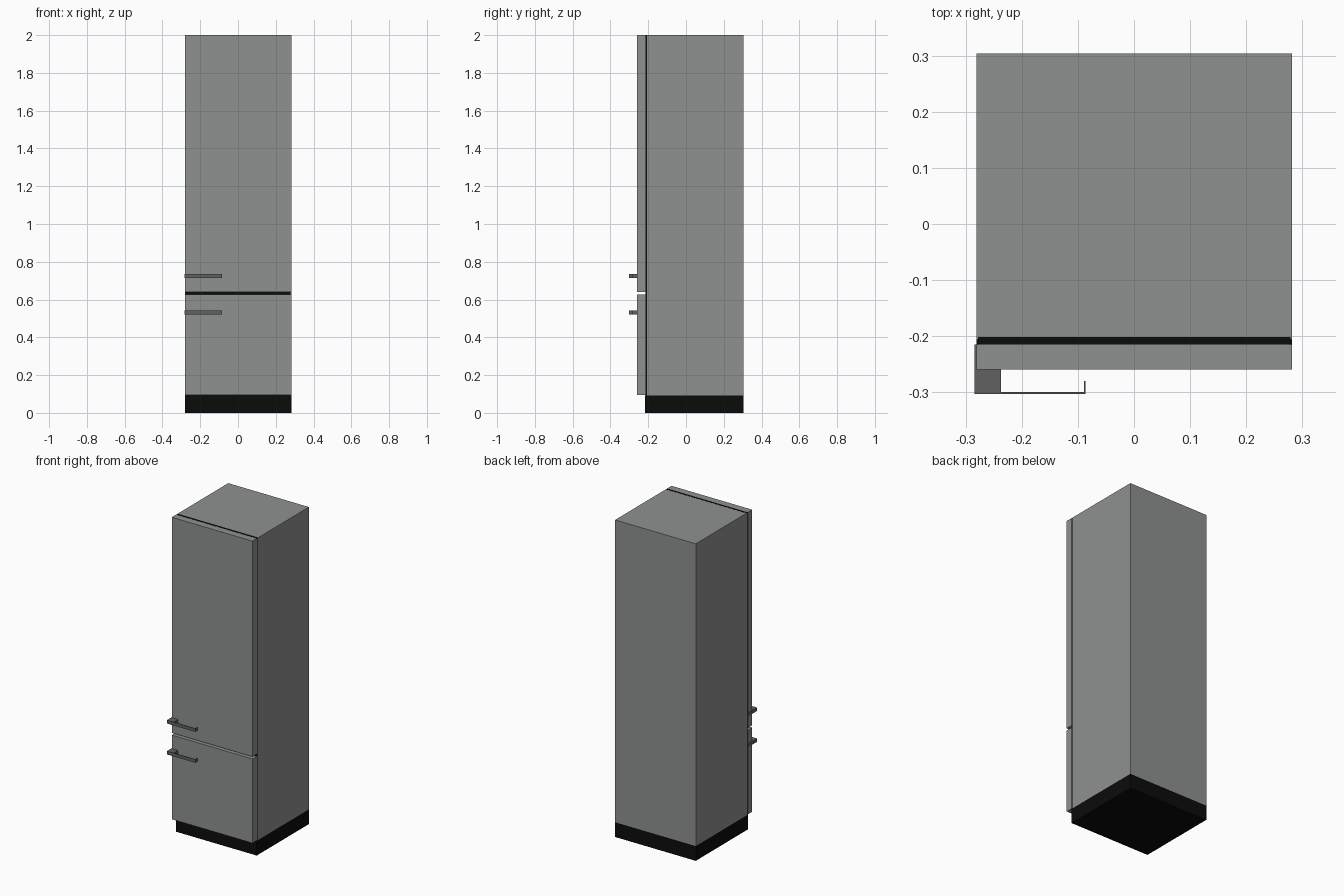
import bpy
import bmesh

if "Cube" in bpy.data.objects:
    bpy.data.objects.remove(bpy.data.objects["Cube"])


def material(name, rgb):
    m = bpy.data.materials.new(name)
    m.diffuse_color = (*rgb, 1.0)
    m.use_nodes = True
    m.node_tree.nodes["Principled BSDF"].inputs["Base Color"].default_value = m.diffuse_color
    return m


STEEL = material("steel_grey", (0.275, 0.28, 0.28))
DARK = material("dark_grey_handle", (0.12, 0.12, 0.12))
BLACK = material("black_rubber", (0.003, 0.0035, 0.003))


def finish(name, bm, mat):
    bmesh.ops.recalc_face_normals(bm, faces=bm.faces)
    mesh = bpy.data.meshes.new(name)
    bm.to_mesh(mesh)
    bm.free()
    mesh.materials.append(mat)
    ob = bpy.data.objects.new(name, mesh)
    bpy.context.collection.objects.link(ob)
    return ob


def box(name, xr, yr, zr, mat):
    bm = bmesh.new()
    bmesh.ops.create_cube(bm, size=1)
    for v in bm.verts:
        for i, (a, b) in enumerate((xr, yr, zr)):
            v.co[i] = a if v.co[i] < 0 else b
    return finish(name, bm, mat)


def extrude_plan(name, outline, z0, z1, mat):
    """Extrude an x-y outline upward from z0 to z1."""
    bm = bmesh.new()
    face = bm.faces.new([bm.verts.new((x, y, z0)) for x, y in outline])
    res = bmesh.ops.extrude_face_region(bm, geom=[face])
    for v in res["geom"]:
        if isinstance(v, bmesh.types.BMVert):
            v.co.z = z1
    return finish(name, bm, mat)


WIDTH = (-0.281, 0.282)

# Cabinet and recessed plinth
box("cabinet", WIDTH, (-0.206, 0.304), (0.093, 2.0), STEEL)
box("plinth", WIDTH, (-0.216, 0.304), (0.0, 0.093), BLACK)

# Black seal between cabinet and doors, plus its strip along the top
box("door_seal", (-0.278, 0.279), (-0.2155, -0.205), (0.093, 1.999), BLACK)
box("top_seal_strip", (-0.278, 0.279), (-0.2145, -0.201), (1.99, 2.0005), BLACK)

# Freezer and fridge doors
for name, z0, z1 in (("freezer_door", 0.095, 0.626), ("fridge_door", 0.64, 2.0)):
    box(name, WIDTH, (-0.259, -0.215), (z0, z1), STEEL)

# Handles: edge plate, solid mount, thin bar and return lip in one plan outline
plan = [(-0.284, -0.215), (-0.284, -0.303), (-0.086, -0.303), (-0.086, -0.280),
        (-0.089, -0.280), (-0.089, -0.299), (-0.237, -0.299), (-0.237, -0.259),
        (-0.281, -0.259), (-0.281, -0.215)]
for name, z0 in (("freezer_handle", 0.52), ("fridge_handle", 0.715)):
    extrude_plan(name, plan, z0, z0 + 0.021, DARK)
